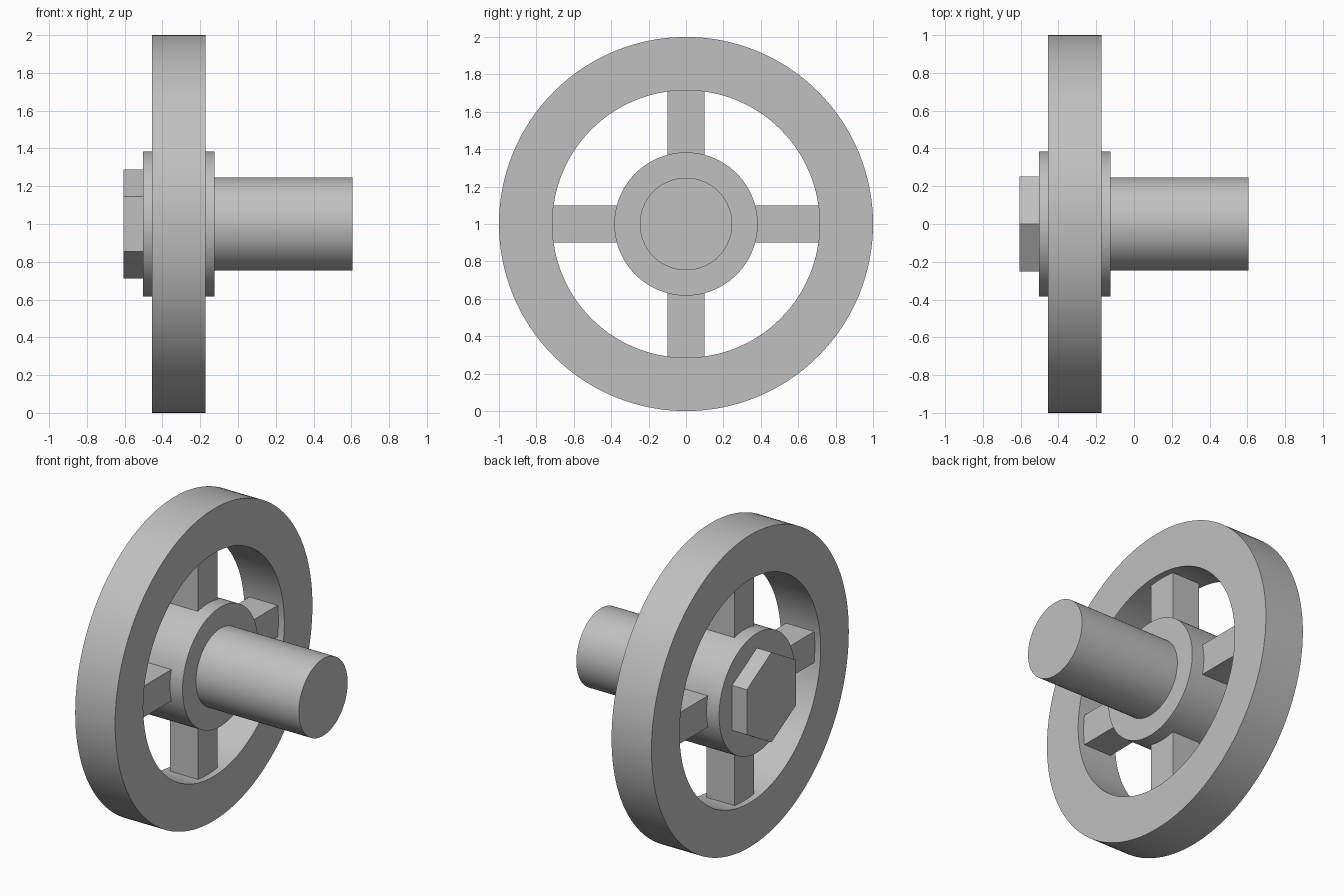
import bpy, bmesh, math
from mathutils import Matrix

old = bpy.data.objects.get("Cube")
if old:
    bpy.data.objects.remove(old, do_unlink=True)

AXIS_Z = 1.0
SEGMENTS = 128

grey = bpy.data.materials.new("plain_grey")
grey.use_nodes = True
colour = (0.53, 0.53, 0.53, 1)
grey.diffuse_color = colour
grey.node_tree.nodes["Principled BSDF"].inputs["Base Color"].default_value = colour


def finish(name, bm, smooth=True):
    bmesh.ops.recalc_face_normals(bm, faces=bm.faces)
    mesh = bpy.data.meshes.new(name)
    bm.to_mesh(mesh)
    bm.free()
    mesh.materials.append(grey)
    obj = bpy.data.objects.new(name, mesh)
    obj.location.z = AXIS_Z
    bpy.context.collection.objects.link(obj)
    if smooth:
        bpy.ops.object.select_all(action='DESELECT')
        obj.select_set(True)
        bpy.context.view_layer.objects.active = obj
        bpy.ops.object.shade_smooth_by_angle(angle=math.radians(30))
    return obj


def lathe(name, profile, closed=False):
    """Spin (x, radius) points around the shaft axis."""
    bm = bmesh.new()
    verts = [bm.verts.new((x, 0, r)) for x, r in profile]
    edges = [bm.edges.new(pair) for pair in zip(verts, verts[1:])]
    if closed:
        edges.append(bm.edges.new((verts[-1], verts[0])))
    bmesh.ops.spin(bm, geom=verts + edges, cent=(0, 0, 0), axis=(1, 0, 0),
                   angle=math.tau, steps=SEGMENTS)
    bmesh.ops.remove_doubles(bm, verts=bm.verts, dist=1e-5)
    return finish(name, bm)


def prism(name, x0, x1, radius, sides, smooth=True):
    """Capped cylinder along x, with one corner pointing up."""
    bm = bmesh.new()
    turn = Matrix.Translation(((x0 + x1) / 2, 0, 0)) @ Matrix.Rotation(math.pi / 2, 4, 'Y')
    bmesh.ops.create_cone(bm, cap_ends=True, segments=sides, radius1=radius,
                          radius2=radius, depth=x1 - x0, matrix=turn)
    # put a corner exactly on the vertical
    v = max(bm.verts, key=lambda p: p.co.z)
    bmesh.ops.rotate(bm, verts=bm.verts, cent=(0, 0, 0),
                     matrix=Matrix.Rotation(math.atan2(v.co.y, v.co.z), 3, 'X'))
    return finish(name, bm, smooth)


# Heavy outer ring
lathe("rim", [(-0.455, 0.715), (-0.455, 1), (-0.172, 1), (-0.172, 0.715)], closed=True)

# Hub, shaft and hexagonal bolt head
prism("hub", -0.503, -0.125, 0.383, SEGMENTS)
prism("shaft", -0.14, 0.605, 0.247, SEGMENTS)
prism("hex_head", -0.607, -0.49, 0.289, 6, smooth=False)

# Four square spokes between hub and rim
for i, side in enumerate(("top", "front", "bottom", "back")):
    bm = bmesh.new()
    place = (Matrix.Rotation(i * math.pi / 2, 4, 'X')
             @ Matrix.Translation((-0.314, 0, 0.545))
             @ Matrix.Diagonal((0.2, 0.2, 0.37, 1)))
    bmesh.ops.create_cube(bm, size=1, matrix=place)
    finish(side + "_spoke", bm, smooth=False)
